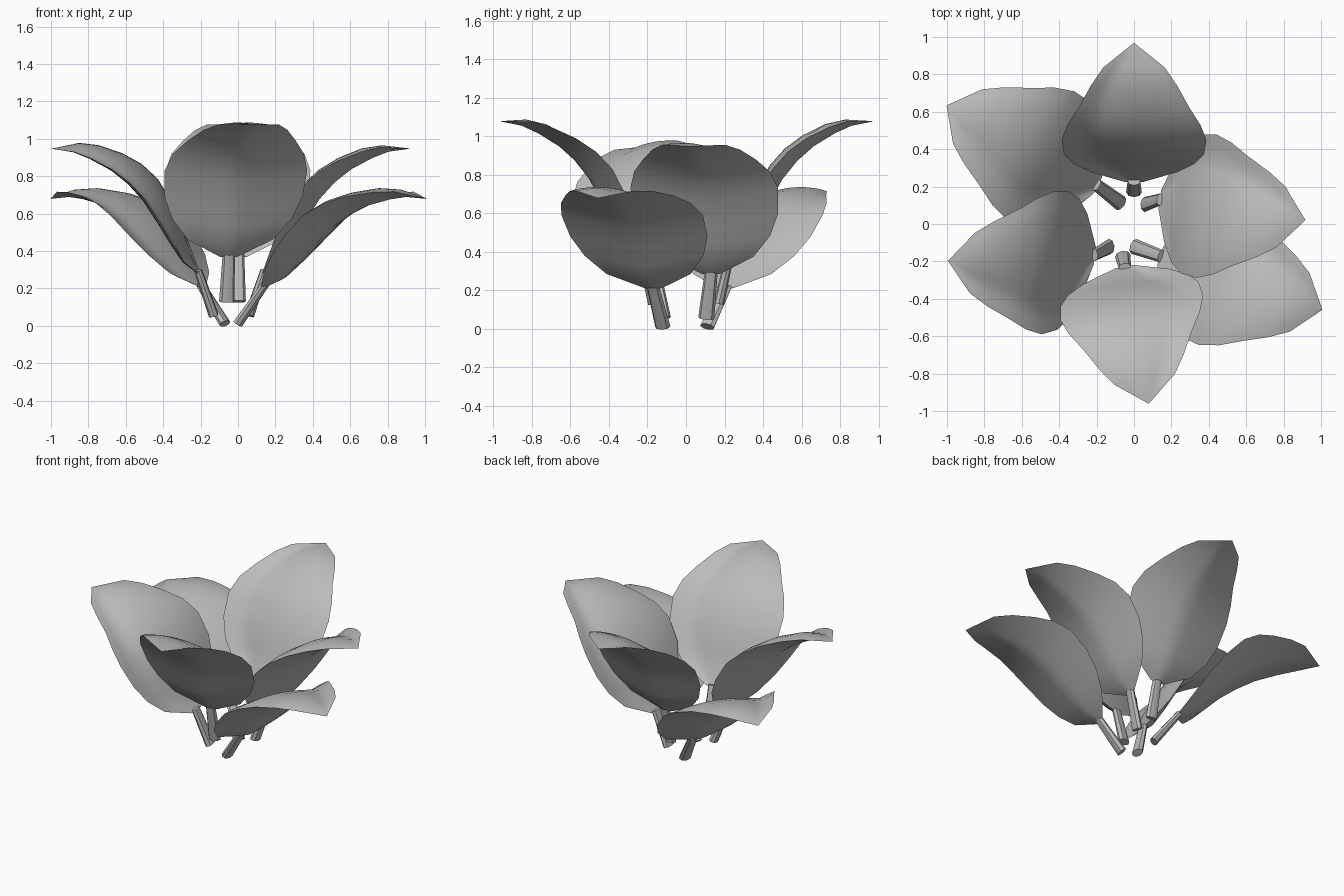
import bpy, bmesh
from math import radians, sin, cos, pi
from mathutils import Vector, Matrix

cube = bpy.data.objects.get("Cube")
if cube:
    bpy.data.objects.remove(cube, do_unlink=True)

grey = bpy.data.materials.new("leaf_grey")
grey.use_nodes = True
grey.diffuse_color = (0.5, 0.5, 0.5, 1)
grey.node_tree.nodes["Principled BSDF"].inputs["Base Color"].default_value = (0.5, 0.5, 0.5, 1)

# Blade margin: distance along chord, height above chord, half width, pillow strength
PROFILE = [(0, 0, .05, 0), (.1, .03, .23, .5), (.21, .08, .325, .8), (.33, .13, .375, 1),
           (.48, .179, .387, 1), (.6, .189, .355, 1), (.715, .174, .295, 1),
           (.84, .135, .23, 1), (.93, .092, .165, .8), (1.026, 0, 0, 0)]
COLS = 12


def make_object(name, bm):
    bmesh.ops.remove_doubles(bm, verts=bm.verts, dist=0.0005)
    bmesh.ops.recalc_face_normals(bm, faces=bm.faces)
    mesh = bpy.data.meshes.new(name)
    bm.to_mesh(mesh)
    bm.free()
    mesh.materials.append(grey)
    obj = bpy.data.objects.new(name, mesh)
    bpy.context.collection.objects.link(obj)
    bpy.ops.object.select_all(action='DESELECT')
    obj.select_set(True)
    bpy.context.view_layer.objects.active = obj
    bpy.ops.object.shade_smooth_by_angle(angle=radians(40))
    return obj


def bridge(bm, rings):
    for a, b in zip(rings, rings[1:]):
        for i in range(len(a)):
            j = (i + 1) % len(a)
            bm.faces.new((a[i], a[j], b[j], b[i]))


def blade(name, base, azimuth, pitch, roll):
    # Cupped, softly creased back with a pillow leaning to one side of the inner face
    bm = bmesh.new()
    rings = []
    for t, n, w, puff in PROFILE:
        ring = []
        for i in range(2 * COLS):
            inner = i > COLS
            s = (2 * i / COLS - 1) if not inner else (3 - 2 * i / COLS)
            h = -0.19 * w * (1 - abs(s) ** 1.25)
            if inner:
                pillow = puff * (0.018 - 0.035 * s - 0.05 * s * s) - 0.03 * (1 - puff)
                h = max(h + 0.003, pillow)
            ring.append(bm.verts.new((t, s * w, n + h)))
        rings.append(ring)
    bridge(bm, rings)
    bm.faces.new(rings[0])
    obj = make_object(name, bm)
    obj.matrix_world = (Matrix.Translation(base) @ Matrix.Rotation(radians(azimuth), 4, 'Z')
                        @ Matrix.Rotation(radians(-pitch), 4, 'Y')
                        @ Matrix.Rotation(radians(roll), 4, 'X'))


def stem(name, foot, top, azimuth):
    # Flattened stalk, wider across the leaf than along it
    bm = bmesh.new()
    foot, top = Vector(foot), Vector(top)
    axis = (top - foot).normalized()
    across = Vector((-sin(radians(azimuth)), cos(radians(azimuth)), 0))
    across = (across - axis * across.dot(axis)).normalized()
    deep = axis.cross(across)
    rings = []
    for p, r in ((foot, 1), (top + axis * 0.01, 0.8)):
        rings.append([bm.verts.new(p + across * cos(a) * 0.042 * r + deep * sin(a) * 0.027 * r)
                      for a in (k * pi / 4 for k in range(8))])
    bridge(bm, rings)
    bm.faces.new(rings[0])
    bm.faces.new(rings[1])
    make_object(name, bm)


# name, stem foot, blade base, azimuth, pitch, roll
LEAVES = [
    ("back_high", (0, .17, .13), (0, .225, .37), 90, 43.5, 0),
    ("front_high", (-.06, -.17, .13), (-.05, -.228, .37), -80, 43.5, 0),
    ("left_mid", (.06, .105, .055), (.138, .13, .287), -8, 40, 0),
    ("right_mid", (-.13, -.12, .055), (-.21, -.163, .287), 182.5, 40, -11),
    ("left_low", (0, -.12, .012), (.14, -.17, .213), -18.4, 27, 0),
    ("right_low", (-.07, .11, .012), (-.195, .205, .213), 152, 27, 0),
]
for name, foot, base, azimuth, pitch, roll in LEAVES:
    blade(name + "_leaf", base, azimuth, pitch, roll)
    stem(name + "_stem", foot, base, azimuth)
